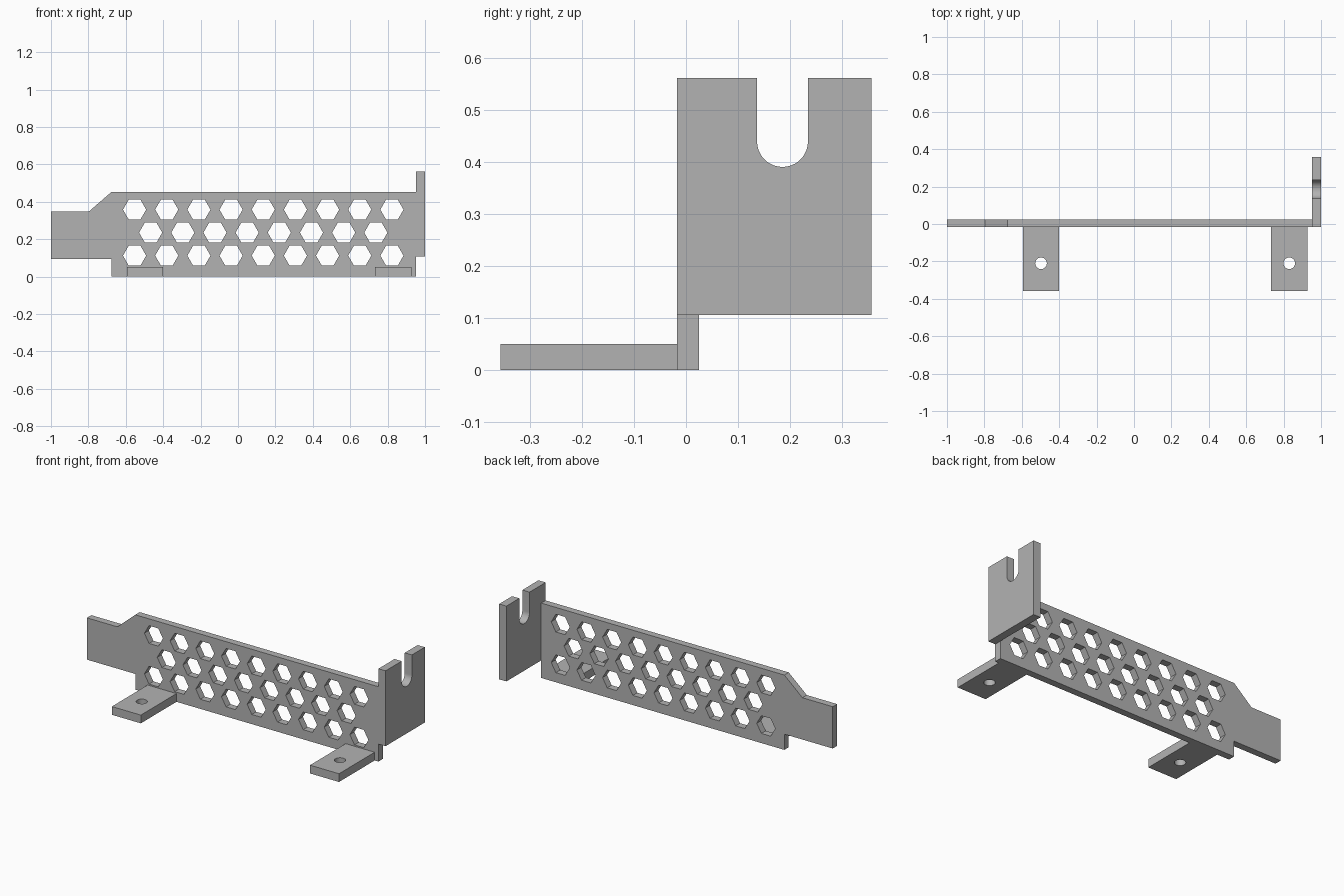
import bpy
import bmesh
from math import cos, sin, pi
from mathutils import Matrix

cube = bpy.data.objects.get("Cube")
if cube:
    bpy.data.objects.remove(cube, do_unlink=True)

grey = bpy.data.materials.new("grey metal")
grey.use_nodes = True
grey.diffuse_color = (0.45, 0.45, 0.45, 1)
grey.node_tree.nodes["Principled BSDF"].inputs["Base Color"].default_value = grey.diffuse_color

# Axis mappings from the flat sheet (u, v, thickness) to the model
FLAT = Matrix.Identity(4)
FRONT = Matrix.Rotation(pi / 2, 4, "X")
SIDE = Matrix(((0, 0, 1, 0), (1, 0, 0, 0), (0, 1, 0, 0), (0, 0, 0, 1)))


def ring(u, v, radius, sides):
    return [(u + radius * cos(2 * pi * i / sides), v + radius * sin(2 * pi * i / sides))
            for i in range(sides)]


def sheet(name, loops, thickness, axes, offset):
    """Extrude an outline with holes into a sheet centred on offset."""
    curve = bpy.data.curves.new(name, "CURVE")
    curve.dimensions = "2D"
    curve.fill_mode = "BOTH"
    curve.extrude = thickness / 2
    for loop in loops:
        spline = curve.splines.new("POLY")
        spline.points.add(len(loop) - 1)
        for point, (u, v) in zip(spline.points, loop):
            point.co = (u, v, 0, 1)
        spline.use_cyclic_u = True
    source = bpy.data.objects.new(name + "_outline", curve)
    bpy.context.collection.objects.link(source)
    bpy.context.view_layer.update()
    graph = bpy.context.evaluated_depsgraph_get()
    mesh = bpy.data.meshes.new_from_object(source.evaluated_get(graph))
    bpy.data.objects.remove(source, do_unlink=True)
    bpy.data.curves.remove(curve)

    mesh.transform(Matrix.Translation(offset) @ axes)
    bm = bmesh.new()
    bm.from_mesh(mesh)
    bmesh.ops.remove_doubles(bm, verts=bm.verts, dist=0.0001)
    bmesh.ops.recalc_face_normals(bm, faces=bm.faces)
    bm.to_mesh(mesh)
    bm.free()
    mesh.materials.clear()
    mesh.materials.append(grey)
    part = bpy.data.objects.new(name, mesh)
    bpy.context.collection.objects.link(part)
    bpy.ops.object.select_all(action="DESELECT")
    part.select_set(True)
    bpy.context.view_layer.objects.active = part
    bpy.ops.object.shade_smooth_by_angle(angle=pi / 6)
    return part


# Perforated face plate with a stepped end tongue
outline = [(-1, 0.095), (-0.676, 0.095), (-0.676, 0), (0.952, 0), (0.952, 0.453),
           (-0.676, 0.453), (-0.797, 0.348), (-1, 0.348)]
pitch = 0.172
holes = []
for row, count in enumerate((9, 8, 9)):
    start = -0.553 + (pitch / 2 if row == 1 else 0)
    holes += [ring(start + i * pitch, 0.112 + row * 0.123, 0.062, 6) for i in range(count)]
sheet("face_plate", [outline] + holes, 0.042, FRONT, (0, 0.004, 0))

# Upright mounting flange with a round-bottomed open slot
slot = [(0.186 - 0.049 * cos(pi * i / 24), 0.44 - 0.049 * sin(pi * i / 24)) for i in range(25)]
flange = [(-0.017, 0.106), (-0.017, 0.562), (0.137, 0.562)] + slot
flange += [(0.235, 0.562), (0.358, 0.562), (0.358, 0.106)]
sheet("mounting_flange", [flange], 0.048, SIDE, (0.976, 0, 0))

# Two drilled feet reaching forward from the lower edge
for name, x in (("right_foot", -0.497), ("left_foot", 0.83)):
    foot = [(x - 0.097, -0.358), (x + 0.097, -0.358), (x + 0.097, -0.017), (x - 0.097, -0.017)]
    sheet(name, [foot, ring(x, -0.21, 0.031, 32)], 0.05, FLAT, (0, 0, 0.025))
